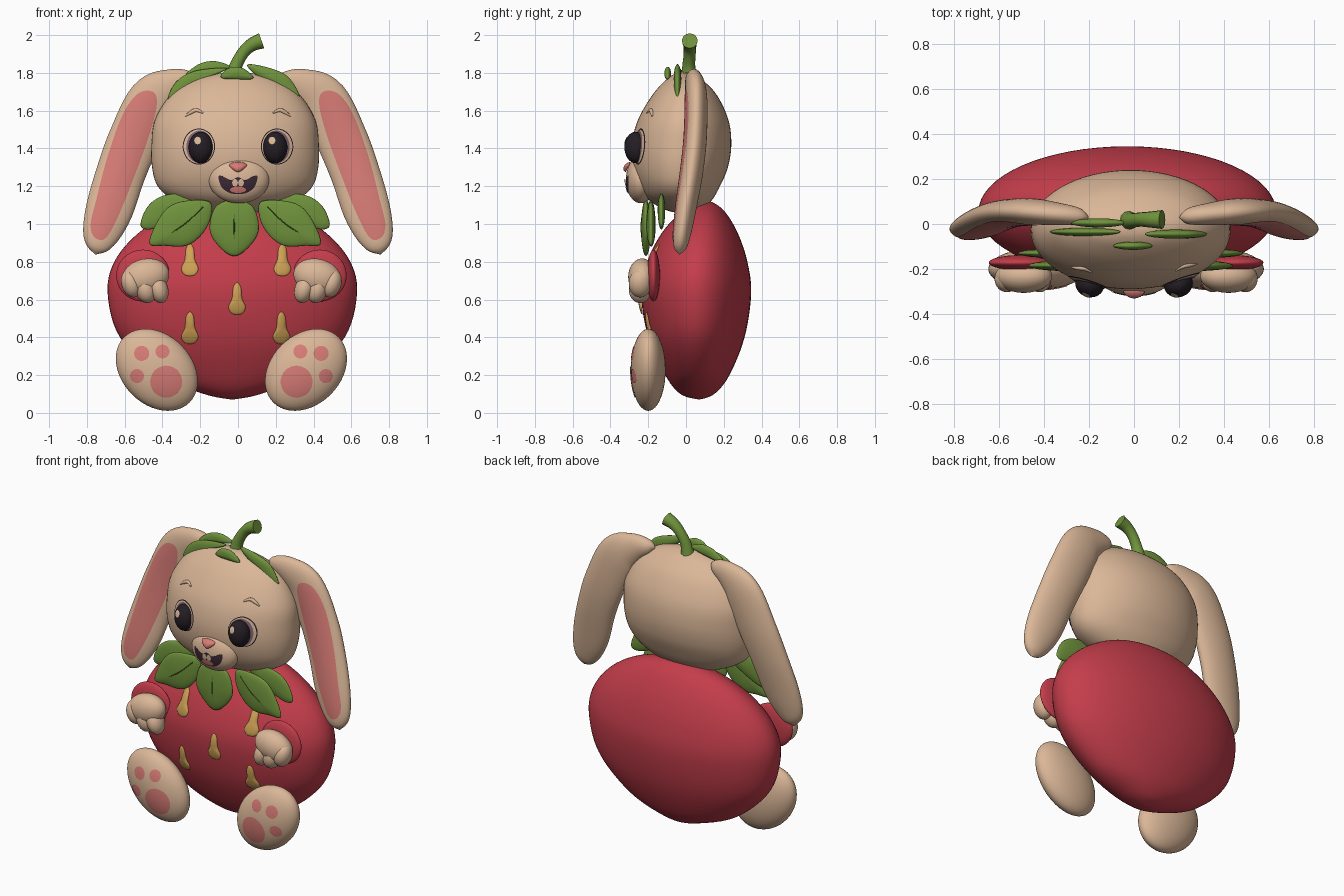
import bpy, bmesh, math
from mathutils import Vector, Matrix
from mathutils.bvhtree import BVHTree

cube = bpy.data.objects.get("Cube")
if cube:
    bpy.data.objects.remove(cube)


def material(name, *rgb):
    m = bpy.data.materials.new(name)
    m.use_nodes = True
    m.diffuse_color = (*rgb, 1)
    m.node_tree.nodes["Principled BSDF"].inputs["Base Color"].default_value = (*rgb, 1)
    return m


FUR = material("tan fur", .71, .475, .315)
PINK = material("soft pink", .68, .2, .18)
RED = material("berry red", .55, .047, .07)
GREEN = material("leaf green", .16, .29, .045)
VEIN = material("dark leaf green", .06, .12, .02)
GOLD = material("seed gold", .62, .36, .09)
BLACK = material("eye black", .018, .013, .018)
PLUM = material("plum", .2, .12, .16)
MOUTH = material("mouth dark", .045, .022, .035)

SIDES = ((1, "left"), (-1, "right"))


def finish(name, bm, mat):
    bmesh.ops.remove_doubles(bm, verts=bm.verts, dist=.0001)
    bmesh.ops.recalc_face_normals(bm, faces=bm.faces)
    mesh = bpy.data.meshes.new(name)
    bm.to_mesh(mesh)
    bm.free()
    mesh.materials.append(mat)
    mesh.shade_smooth()
    ob = bpy.data.objects.new(name, mesh)
    bpy.context.collection.objects.link(ob)
    return ob


def spline(points, steps, closed):
    """Smooth curve through tuples of any length."""
    n, out = len(points), []
    for i in range(n if closed else n - 1):
        pick = [(i + k) % n if closed else min(max(i + k, 0), n - 1) for k in (-1, 0, 1, 2)]
        a, b, c, d = (points[k] for k in pick)
        for j in range(steps):
            t = j / steps
            out.append([q + t * (r - p) / 2 + t * t * (p - 2.5 * q + 2 * r - s / 2)
                        + t ** 3 * (1.5 * (q - r) + (s - p) / 2) for p, q, r, s in zip(a, b, c, d)])
    if not closed:
        out.append(list(points[-1]))
    return out


def bridge(bm, rings):
    for a, b in zip(rings, rings[1:]):
        for i in range(len(a)):
            j = (i + 1) % len(a)
            bm.faces.new((a[i], a[j], b[j], b[i]))


def loft(name, sections, mat, sides=48):
    """Sections are (centre, first half axis, second half axis)."""
    bm = bmesh.new()
    turns = [math.tau * i / sides for i in range(sides)]
    bridge(bm, [[bm.verts.new(c + a * math.cos(t) + b * math.sin(t)) for t in turns]
                for c, a, b in sections])
    return finish(name, bm, mat)


def ellipsoid(name, centre, radii, mat, tilt=0, turn=0):
    bm = bmesh.new()
    m = (Matrix.Translation(centre) @ Matrix.Rotation(turn, 4, 'Z')
         @ Matrix.Rotation(tilt, 4, 'Y') @ Matrix.Diagonal((*radii, 1)))
    bmesh.ops.create_uvsphere(bm, u_segments=40, v_segments=24, radius=1, matrix=m)
    return finish(name, bm, mat)


def surface(target):
    """Front depth of an object as a function of x and z."""
    tree = BVHTree.FromPolygons([v.co for v in target.data.vertices],
                                [tuple(p.vertices) for p in target.data.polygons])

    def depth(x, z):
        hit = tree.ray_cast(Vector((x, -2, z)), Vector((0, 1, 0)))[0]
        return (hit or tree.find_nearest(Vector((x, -.2, z)))[0]).y
    return depth


def pillow(name, outline, mat, thick=0, y=0, on=None, lift=.004, steps=6):
    """Puffed shape from an x-z outline; laid as a plate when on is a surface."""
    edge = spline(outline, steps, True)
    cx, cz = (sum(p[k] for p in edge) / len(edge) for k in (0, 1))
    scales = [math.cos(math.pi / 2 * i / 8) for i in range(9)]
    bm = bmesh.new()
    for side in (-1,) if on else (-1, 1):
        rings = []
        for r in scales:
            ring = []
            for px, pz in edge:
                x, z = cx + (px - cx) * r, cz + (pz - cz) * r
                base = on(x, z) - lift if on else y
                ring.append(bm.verts.new((x, base + side * thick * math.sqrt(1 - r * r), z)))
            rings.append(ring)
        bridge(bm, rings)
    ob = finish(name, bm, mat)
    if on and sum(p.normal.y * p.area for p in ob.data.polygons) > 0:
        ob.data.flip_normals()
    return ob


def tube(name, points, depth, mat):
    """Round path; each point is x, y, z, radius factor."""
    cu = bpy.data.curves.new(name, 'CURVE')
    cu.dimensions, cu.bevel_depth, cu.bevel_resolution, cu.use_fill_caps = '3D', depth, 4, True
    path = spline(points, 6, False)
    sp = cu.splines.new('POLY')
    sp.points.add(len(path) - 1)
    for p, (x, y, z, r) in zip(sp.points, path):
        p.co, p.radius = (x, y, z, 1), r
    sp.use_smooth = True
    cu.materials.append(mat)
    ob = bpy.data.objects.new(name, cu)
    bpy.context.collection.objects.link(ob)


def flip(points, side, axis=0):
    """Points written for the +x side, placed on either side of an axis."""
    return [(axis + side * p[0], *p[1:]) for p in points]


def oval(x, z, rx, rz):
    return [(x + rx * math.cos(k * math.pi / 4), z + rz * math.sin(k * math.pi / 4)) for k in range(8)]


def stacked(name, cx, stations, mat):
    """Stations are height, half width, front depth, back depth."""
    return loft(name, [(Vector((cx, (f + b) / 2, z)), Vector((max(w, 0), 0, 0)),
                        Vector((0, max(b - f, 0) / 2, 0))) for z, w, f, b in spline(stations, 6, False)], mat, 64)


# Berry body and head
body = stacked("berry_body", -.03, [
    (.07, 0, .07, .07), (.1, .15, -.03, .15), (.2, .39, -.11, .23), (.4, .595, -.2, .31),
    (.63, .66, -.237, .345), (.8, .625, -.205, .325), (.95, .5, -.13, .275),
    (1.06, .32, -.03, .21), (1.11, .14, .05, .15), (1.125, 0, .1, .1)], RED)
head = stacked("head", -.015, [
    (1.05, 0, 0, 0), (1.075, .19, -.11, .09), (1.13, .33, -.2, .14), (1.2, .41, -.25, .18),
    (1.3, .44, -.283, .222), (1.42, .443, -.287, .24), (1.55, .425, -.255, .225),
    (1.68, .345, -.18, .165), (1.76, .23, -.11, .09), (1.795, .11, -.06, .03), (1.805, 0, -.02, -.02)], FUR)
on_body, on_head = surface(body), surface(head)

# Muzzle, nose and mouth
muzzle = ellipsoid("muzzle", (.005, -.24, 1.235), (.16, .078, .125), FUR)
on_muzzle = surface(muzzle)
half = [(.04, 1.233), (.1, 1.257), (.09, 1.2), (.05, 1.167)]
pillow("mouth", [(0, 1.248), *half, (0, 1.158), *flip(half[::-1], -1)], MOUTH, on=on_muzzle, lift=.003)
pillow("tongue", oval(0, 1.181, .042, .017), PINK, on=on_muzzle, lift=.006)
for s, side in SIDES:
    pillow(side + "_tooth", oval(s * .016, 1.218, .015, .02), FUR, on=on_muzzle, lift=.007)
pillow("nose", [(-.045, 1.318), (0, 1.328), (.045, 1.318), (.035, 1.295), (0, 1.275), (-.035, 1.295)],
       PINK, thick=.02, on=on_muzzle)

for s, side in SIDES:
    # Eyes and brows
    x = s * .207
    pillow(side + "_eye_outline", oval(x, 1.41, .086, .096), BLACK, on=on_head, lift=.003)
    pillow(side + "_eye_rim", oval(x, 1.41, .081, .091), FUR, on=on_head, lift=.006)
    pillow(side + "_eye_iris", oval(x - s * .004, 1.408, .071, .087), PLUM, on=on_head, lift=.009)
    eye = ellipsoid(side + "_eye", (s * .197, -.267, 1.405), (.065, .058, .083), BLACK, turn=s * .35)
    pillow(side + "_eye_glint", oval(s * .197 - .017, 1.442, .018, .02), FUR, on=surface(eye), lift=.003)
    brow = flip([(.185, 1.588), (.22, 1.602), (.25, 1.59), (.28, 1.57)], s)
    tube(side + "_brow", [(px, on_head(px, pz), pz, r) for (px, pz), r in zip(brow, (.4, 1, 1, .3))], .01, FUR)

    # Drooping ears: centre x, y, z, half width, half thickness
    stations = spline([
        (.2, .03, 1.765, 0, 0), (.24, .035, 1.763, .045, .035), (.34, .045, 1.735, .09, .05),
        (.45, .055, 1.655, .13, .058), (.55, .05, 1.45, .135, .06), (.62, .03, 1.27, .13, .06),
        (.68, 0, 1.08, .125, .055), (.724, -.02, .95, .1, .047), (.745, -.03, .875, .06, .033),
        (.755, -.034, .838, 0, 0)], 6, False)
    sections = []
    for i, (px, py, pz, w, t) in enumerate(stations):
        a, b = stations[max(i - 1, 0)], stations[min(i + 1, len(stations) - 1)]
        across = Vector((a[2] - b[2], 0, b[0] - a[0])).normalized() * max(w, 0)
        sections.append((Vector((s * px, py, pz)), Vector((s * across.x, 0, across.z)), Vector((0, max(t, 0), 0))))
    ear = loft(side + "_ear", sections, FUR)
    pillow(side + "_inner_ear", flip([
        (.43, 1.63), (.45, 1.7), (.53, 1.69), (.61, 1.58), (.69, 1.36), (.75, 1.13), (.78, 1),
        (.76, .93), (.7, .925), (.63, 1.05), (.55, 1.25), (.47, 1.47)], s), PINK, on=surface(ear))

    # Arms: sleeve cuff, hand and fingers
    ax = -.035
    ellipsoid(side + "_sleeve", (ax + s * .468, -.172, .727), (.142, .034, .137), RED)
    ellipsoid(side + "_hand", (ax + s * .455, -.232, .72), (.128, .074, .095), FUR, tilt=s * .25)
    for k, (fx, fz, r) in enumerate(((.53, .685, .052), (.455, .655, .055), (.385, .655, .05))):
        ellipsoid(f"{side}_finger_{k}", (ax + s * fx, -.243, fz), (r, .06, .075), FUR, tilt=s * .3)

    # Feet with paw pads
    foot = ellipsoid(side + "_foot", (ax + s * .395, -.2, .228), (.185, .092, .245), FUR, tilt=s * math.pi / 4)
    pads = ((.345, .165, .085), (.475, .315, .04), (.365, .325, .037), (.5, .195, .037))
    for k, (px, pz, r) in enumerate(pads):
        pillow(f"{side}_paw_pad_{k}", oval(ax + s * px, pz, r, r), PINK, on=surface(foot))

    # Side collar leaves
    lx = -.015
    pillow(side + "_collar_leaf", flip([
        (.14, 1.12), (.3, 1.115), (.39, 1.05), (.455, .9), (.37, .885), (.26, .885),
        (.18, .94), (.13, 1.03)], s, lx), GREEN, thick=.024, y=-.185)
    tube(side + "_collar_vein", flip([(.17, -.2, 1.09, 1), (.28, -.209, .99, 1), (.42, -.195, .91, 1)], s, lx), .003, VEIN)
    pillow(side + "_outer_collar_leaf", flip([
        (.17, 1.13), (.25, 1.16), (.38, 1.15), (.465, 1.09), (.5, .99), (.43, .975), (.29, 1.04)], s, lx),
           GREEN, thick=.02, y=-.13)

# Centre collar leaf
edge = [(.1, 1.09), (.13, .97), (.08, .88)]
pillow("centre_collar_leaf", flip([(0, 1.13), *edge, (0, .83), *flip(edge[::-1], -1)], 1, -.02),
       GREEN, thick=.026, y=-.212)
tube("centre_collar_vein", [(-.02, -.228, 1.08, 1), (-.02, -.238, .98, 1), (-.02, -.226, .87, 1)], .003, VEIN)

# Berry seeds
edge = [(.02, .06), (.027, 0), (.045, -.045), (.03, -.077)]
drop = [(0, .085), *edge, (0, -.085), *flip(edge[::-1], -1)]
for k, (sx, sz) in enumerate(((-.255, .81), (.235, .81), (-.005, .605), (-.255, .45), (.23, .45))):
    pillow(f"seed_{k}", [(sx + px, sz + pz) for px, pz in drop], GOLD, thick=.014, on=on_body)

# Stem and crown leaves
tube("stem", [(-.025, .015, 1.77, 1.1), (-.01, .015, 1.84, .85), (.03, .02, 1.91, .8),
              (.075, .02, 1.95, .9), (.125, .02, 1.97, 1.05)], .04, GREEN)
pillow("crown_leaf_back", [(-.28, 1.78), (-.21, 1.845), (-.12, 1.862), (-.04, 1.83), (-.13, 1.8)],
       GREEN, thick=.02, y=.005)
pillow("crown_leaf_right", [(-.37, 1.655), (-.33, 1.75), (-.23, 1.81), (-.06, 1.825), (-.15, 1.775), (-.26, 1.73)],
       GREEN, thick=.018, y=-.035)
pillow("crown_leaf_left", [(.05, 1.845), (.17, 1.825), (.27, 1.775), (.325, 1.67), (.22, 1.72), (.1, 1.785)],
       GREEN, thick=.02, y=-.045)
pillow("crown_leaf_front", [(-.09, 1.775), (-.06, 1.82), (0, 1.832), (.05, 1.81), (.08, 1.77), (0, 1.765)],
       GREEN, thick=.018, y=-.097)
